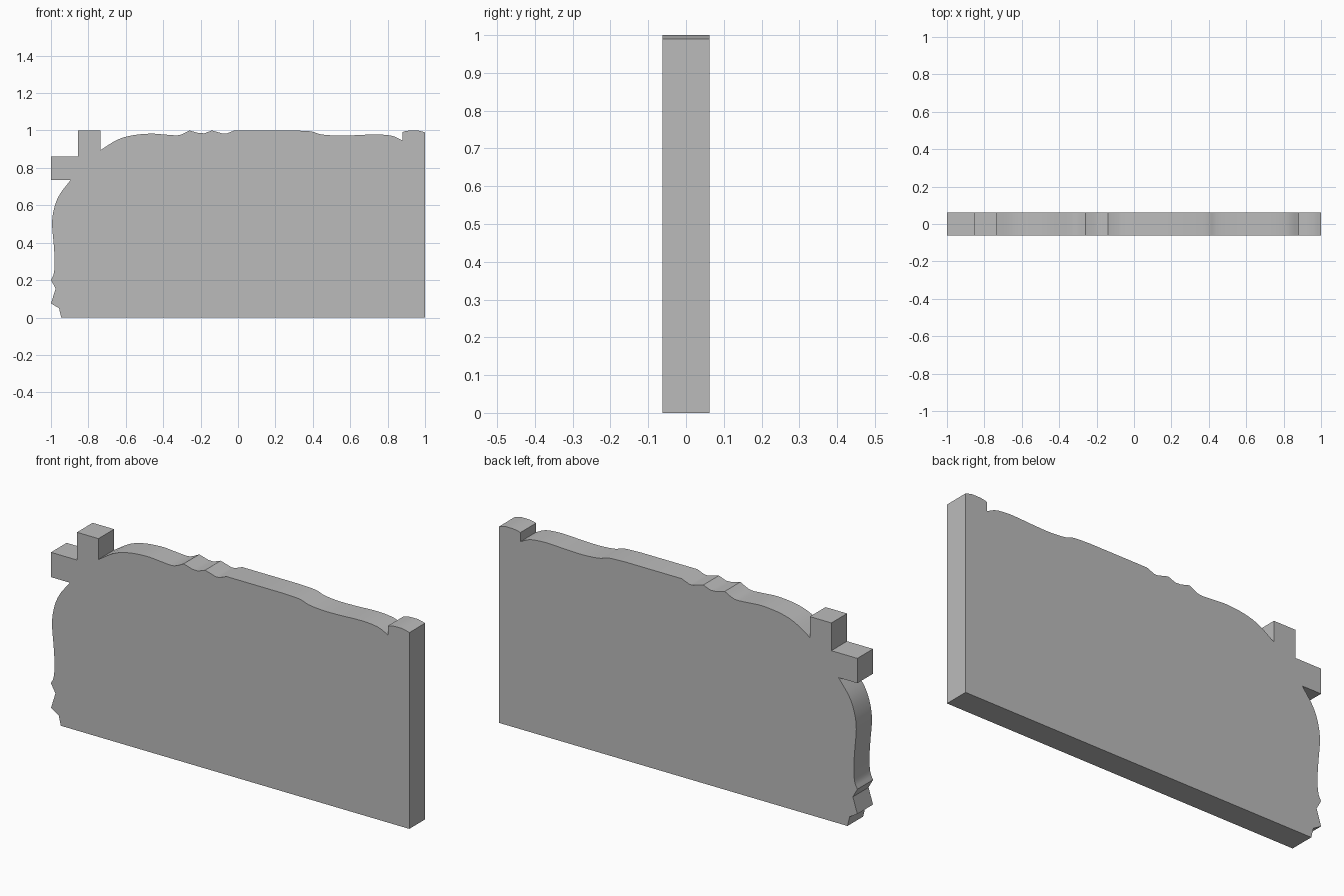
import bpy, bmesh, math
from mathutils import Vector

if "Cube" in bpy.data.objects:
    bpy.data.objects.remove(bpy.data.objects["Cube"])

HALF = 0.0625   # half thickness of the slab


def smooth_run(pts, steps=4):
    """Catmull-Rom curve through the points, end points kept."""
    p = [Vector(q) for q in pts]
    p = [2 * p[0] - p[1]] + p + [2 * p[-1] - p[-2]]
    out = []
    for a, b, c, d in zip(p, p[1:], p[2:], p[3:]):
        for i in range(steps):
            t = i / steps
            out.append(0.5 * (2 * b + (c - a) * t + (2 * a - 5 * b + 4 * c - d) * t**2
                              + (3 * b - a - 3 * c + d) * t**3))
    return [tuple(v) for v in out] + [tuple(p[-2])]


# Outline in x, z: clockwise from the bottom left
outline = [(-0.945, 0), (-0.957, 0.05), (-1, 0.075), (-0.975, 0.155)]
# wavy left edge
outline += smooth_run([(-1, 0.2), (-0.985, 0.235), (-0.98, 0.3), (-0.985, 0.39),
                       (-0.994, 0.5), (-0.984, 0.58), (-0.955, 0.655), (-0.895, 0.735)])
# stepped corner blocks
outline += [(-1, 0.735), (-1, 0.86), (-0.855, 0.86), (-0.855, 1), (-0.735, 1)]
# wavy top edge
outline += smooth_run([(-0.735, 0.895), (-0.65, 0.948), (-0.57, 0.973), (-0.47, 0.983),
                       (-0.39, 0.978), (-0.33, 0.974), (-0.3, 0.98), (-0.26, 1)])
outline += [(-0.21, 0.986), (-0.18, 0.985), (-0.14, 1), (-0.08, 0.983), (-0.06, 0.984), (-0.02, 1)]
outline += smooth_run([(0.3, 1), (0.39, 0.995), (0.44, 0.98), (0.52, 0.973), (0.61, 0.974),
                       (0.73, 0.979), (0.8, 0.975), (0.84, 0.966), (0.88, 0.946)])
# raised right corner with a rounded top, then down to the floor
outline += smooth_run([(0.88, 0.992), (0.91, 0.999), (0.96, 1), (1, 0.99)], 2)
outline += [(1, 0)]

# Extrude the outline into a slab
bm = bmesh.new()
face = bm.faces.new([bm.verts.new((x, -HALF, min(z, 1))) for x, z in outline])
ext = bmesh.ops.extrude_face_region(bm, geom=[face])
bmesh.ops.translate(bm, vec=(0, 2 * HALF, 0),
                    verts=[g for g in ext["geom"] if isinstance(g, bmesh.types.BMVert)])
bmesh.ops.recalc_face_normals(bm, faces=bm.faces)
mesh = bpy.data.meshes.new("wall_slab")
bm.to_mesh(mesh)
bm.free()

grey = bpy.data.materials.new("plain grey")
grey.diffuse_color = (0.5, 0.5, 0.5, 1)
grey.use_nodes = True
grey.node_tree.nodes["Principled BSDF"].inputs["Base Color"].default_value = grey.diffuse_color
mesh.materials.append(grey)

slab = bpy.data.objects.new("wall_slab", mesh)
bpy.context.collection.objects.link(slab)
bpy.context.view_layer.objects.active = slab
slab.select_set(True)
bpy.ops.object.shade_smooth_by_angle(angle=math.radians(25))
